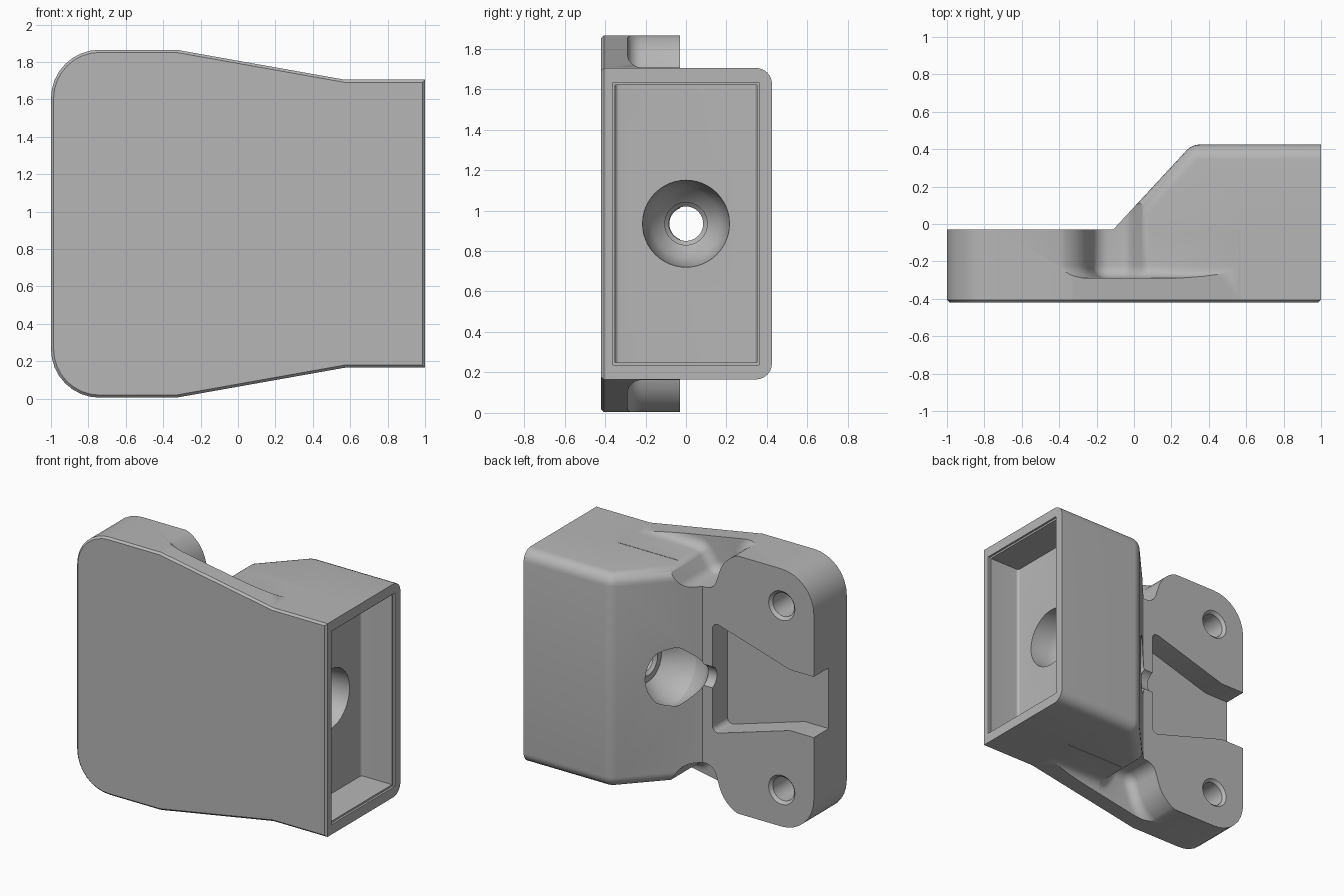
import bpy, bmesh, math
from mathutils import Vector, Matrix

if "Cube" in bpy.data.objects:
    bpy.data.objects.remove(bpy.data.objects["Cube"])

MID = 0.935  # height of the horizontal symmetry plane

grey = bpy.data.materials.new("plain_grey")
grey.use_nodes = True
colour = (0.47, 0.47, 0.47, 1)
grey.diffuse_color = colour
grey.node_tree.nodes["Principled BSDF"].inputs["Base Color"].default_value = colour


def rounded(points, steps=8):
    """Outline from (u, v, radius) corners, each replaced by an arc."""
    out = []
    for i, (u, v, r) in enumerate(points):
        p = Vector((u, v))
        if r == 0:
            out.append(p)
            continue
        a = (Vector(points[i - 1][:2]) - p).normalized()
        b = (Vector(points[(i + 1) % len(points)][:2]) - p).normalized()
        half = a.angle(b) / 2
        centre = p + (a + b).normalized() * r / math.sin(half)
        start = p + a * r / math.tan(half) - centre
        end = p + b * r / math.tan(half) - centre
        sweep = start.angle_signed(end)
        for k in range(steps + 1):
            out.append(centre + Matrix.Rotation(-sweep * k / steps, 2) @ start)
    return out


def mirrored(points):
    """Close a half outline by reflecting it in the symmetry plane."""
    return points + [(u, 2 * MID - v, r) for u, v, r in reversed(points)]


def make_object(name, bm):
    bmesh.ops.recalc_face_normals(bm, faces=bm.faces)
    mesh = bpy.data.meshes.new(name)
    bm.to_mesh(mesh)
    bm.free()
    mesh.materials.append(grey)
    obj = bpy.data.objects.new(name, mesh)
    bpy.context.collection.objects.link(obj)
    return obj


def prism(name, outline, axis, low, high, bevel=0, rule=None, segments=1):
    """Extrude an outline along y or z, then bevel the edges picked by a rule."""
    bm = bmesh.new()
    place = (lambda p, h: (p.x, h, p.y)) if axis == "y" else (lambda p, h: (p.x, p.y, h))
    rings = [[bm.verts.new(place(p, h)) for p in outline] for h in (low, high)]
    bm.faces.new(rings[0])
    bm.faces.new(rings[1])
    for i in range(len(outline)):
        bm.faces.new((rings[0][i - 1], rings[0][i], rings[1][i], rings[1][i - 1]))
    bmesh.ops.recalc_face_normals(bm, faces=bm.faces)
    if bevel:
        chosen = [e for e in bm.edges if rule(e.verts[0].co, e.verts[1].co)]
        bmesh.ops.bevel(bm, geom=chosen, offset=bevel, segments=segments, profile=0.5,
                        affect="EDGES", clamp_overlap=False)
    return make_object(name, bm)


def lathe(name, profile, axis, origin, steps=48):
    """Revolve (distance, radius) points about x or y through the origin."""
    bm = bmesh.new()
    along = Vector((1, 0, 0)) if axis == "x" else Vector((0, 1, 0))
    verts = [bm.verts.new(along * d + Vector((0, 0, r))) for d, r in profile]
    edges = [bm.edges.new(pair) for pair in zip(verts, verts[1:])]
    bmesh.ops.spin(bm, geom=verts + edges, cent=(0, 0, 0), axis=along,
                   angle=math.tau, steps=steps)
    bmesh.ops.remove_doubles(bm, verts=bm.verts, dist=0.0005)
    bmesh.ops.translate(bm, verts=bm.verts, vec=origin)
    return make_object(name, bm)


def combine(target, other, operation):
    mod = target.modifiers.new(other.name, "BOOLEAN")
    mod.operation = operation
    mod.solver = "EXACT"
    mod.object = other
    bpy.context.view_layer.objects.active = target
    bpy.ops.object.modifier_apply(modifier=mod.name)
    bpy.data.objects.remove(other)


def box_outline(x0, x1, y, r):
    return rounded([(x0, -y, r), (x0, y, r), (x1, y, 0), (x1, -y, 0)])


# Mounting plate with chamfered front rim
plate_outline = rounded(mirrored([
    (-1, 1.865, 0.26), (-0.33, 1.865, 0.05), (0.57, 1.705, 0.05), (1, 1.705, 0)]))
housing = prism("bracket_housing", plate_outline, "y", -0.42, -0.03, 0.014,
                lambda a, b: max(a.y, b.y) < -0.41)

# Deep body with sloped shoulder and rounded rear edges
body_outline = rounded([(-0.1, -0.4, 0), (-0.13, -0.05, 0), (0.31, 0.425, 0.1),
                        (1, 0.425, 0), (1, -0.4, 0)])
body = prism("deep_body", body_outline, "z", 0.165, 1.705, 0.08,
             lambda a, b: abs(a.z - b.z) < 0.01 and a.y + b.y > 0.1 and a.x + b.x < 1.9, 6)
combine(housing, body, "UNION")

# Filleted notches between the lobes and the body, top and bottom
notch = [(-0.7, 2.1, 0), (-0.7, 1.88, 0), (-0.3, 1.88, 0.24), (-0.2, 1.57, 0.09),
         (-0.03, 1.57, 0.085), (0.06, 1.707, 0.06), (1.1, 1.707, 0), (1.1, 2.1, 0)]
for side in (1, -1):
    outline = rounded([(u, MID + side * (v - MID), r) for u, v, r in notch])
    cutter = prism("notch_cutter", outline, "y", -0.29, 0.7, 0.07,
                   lambda a, b: max(a.y, b.y) < -0.28, 6)
    combine(housing, cutter, "DIFFERENCE")

# Tapered keyhole pocket in the back of the plate
pocket = prism("pocket_cutter", rounded(mirrored([
    (-1.1, 1.154, 0), (-0.81, 1.154, 0), (-0.19, 1.34, 0.04)])), "y", -0.2, 0.05)
combine(housing, pocket, "DIFFERENCE")

# Blind bolt holes with countersunk mouths
for z in (MID - 0.665, MID + 0.665):
    hole = lathe("bolt_hole_cutter", [(-0.36, 0), (-0.36, 0.085), (-0.05, 0.085),
                 (-0.03, 0.105), (0.05, 0.105), (0.05, 0)], "y", (-0.744, 0, z), 32)
    combine(housing, hole, "DIFFERENCE")

# Open end cavity with a small lip around its mouth
cavity = prism("cavity_cutter", box_outline(0.74, 1.1, 0.35, 0.02), "z", 0.25, 1.62)
combine(housing, cavity, "DIFFERENCE")
lip = prism("lip_cutter", box_outline(0.985, 1.1, 0.362, 0), "z", 0.237, 1.633)
combine(housing, lip, "DIFFERENCE")

# Cable bore: inner cup, narrow throat, outer crater and groove to the pocket
bore = lathe("bore_cutter", [
    (0.8, 0), (0.8, 0.215), (0.74, 0.215), (0.6, 0.205), (0.5, 0.17), (0.44, 0.105),
    (0.4, 0.105), (0.38, 0.085), (0.32, 0.085), (0.3, 0.105), (0.3, 0.15), (0.2, 0.24),
    (0.1, 0.265), (0, 0.23), (-0.1, 0.11), (-0.12, 0.082), (-0.25, 0.082), (-0.25, 0)],
    "x", (0, 0, MID))
combine(housing, bore, "DIFFERENCE")

# Smooth curved surfaces, keep hard edges
bpy.ops.object.select_all(action="DESELECT")
housing.select_set(True)
bpy.context.view_layer.objects.active = housing
bpy.ops.object.shade_smooth_by_angle(angle=math.radians(32))
